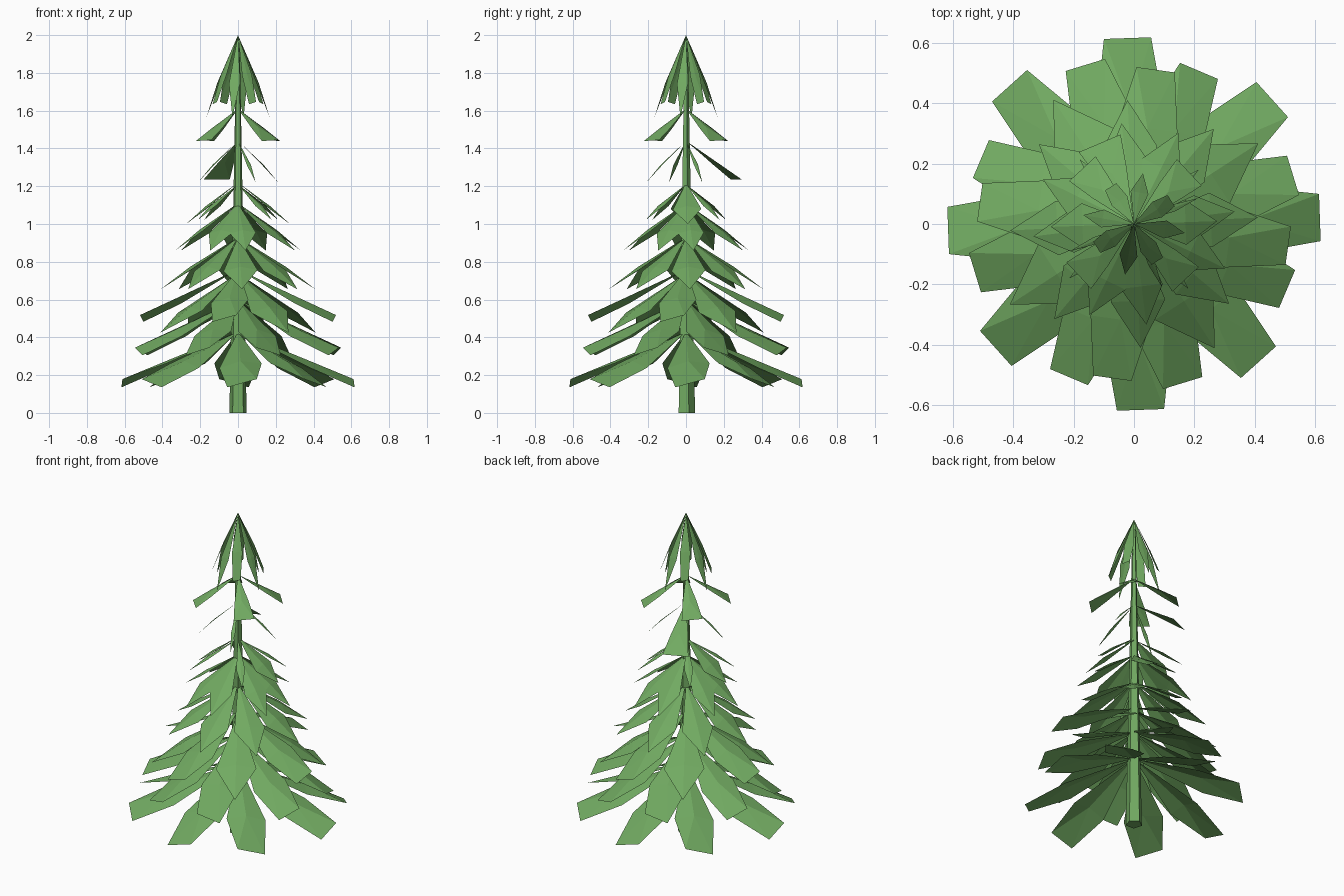
import bpy, bmesh
from math import radians
from mathutils import Vector, Matrix

cube = bpy.data.objects.get("Cube")
if cube:
    bpy.data.objects.remove(cube, do_unlink=True)

# Single green for the whole tree
green = bpy.data.materials.new("pine_green")
green.use_nodes = True
colour = (0.165, 0.4, 0.12, 1)
green.diffuse_color = colour
green.node_tree.nodes["Principled BSDF"].inputs["Base Color"].default_value = colour


def finish(bm, name):
    mesh = bpy.data.meshes.new(name)
    bm.to_mesh(mesh)
    bm.free()
    mesh.materials.append(green)
    obj = bpy.data.objects.new(name, mesh)
    bpy.context.scene.collection.objects.link(obj)


def frond(bm, angle, top, reach, tip, wide, end, roll):
    """Ridged leaf: root point, widest station, then a flat blunt or pointed end."""
    turn = Matrix.Rotation(radians(angle), 3, 'Z')

    def point(t, fall, side, half, fold, tilt):
        z = top - (top - tip) * fall - abs(side) * half * fold + side * half * tilt
        return bm.verts.new(turn @ Vector((reach * t, side * half, z)))

    root = bm.verts.new((0, 0, top))
    mid = [point(0.62, 0.57, s, wide, 0.22, roll * 0.4) for s in (-1, 0, 1)]
    if end:
        left, right = [point(1, 1, s, end, 0, roll) for s in (-1, 1)]
        bm.faces.new((mid[0], left, mid[1]))
        bm.faces.new((mid[1], left, right))
        bm.faces.new((mid[1], right, mid[2]))
    else:
        apex = point(1, 1, 0, 0, 0, 0)
        bm.faces.new((mid[0], apex, mid[1]))
        bm.faces.new((mid[1], apex, mid[2]))
    for i in (0, 1):
        bm.faces.new((root, mid[i], mid[i + 1]))


def ring(start):
    return [start + 90 * k for k in range(4)]


# Tiers: name, angles, root height, reach, tip height, widest half, end half, roll
tiers = [
    ("lowest_branches", ring(2), 0.43, 0.615, 0.157, 0.112, 0.078, 0.28),
    ("lowest_diagonal_branches", ring(42), 0.43, 0.615, 0.157, 0.112, 0.078, -0.27),
    ("second_branches", ring(17), 0.6, 0.55, 0.325, 0.105, 0.068, -0.3),
    ("second_diagonal_branches", ring(67), 0.6, 0.55, 0.325, 0.105, 0.068, 0.3),
    ("third_blunt_branches", ring(82), 0.76, 0.515, 0.5, 0.1, 0.064, 0.28),
    ("third_pointed_branches", ring(33), 0.74, 0.49, 0.425, 0.115, 0, 0.1),
    ("fourth_branches", ring(3) + ring(50), 0.93, 0.41, 0.655, 0.09, 0, 0.1),
    ("fifth_branches", ring(7) + ring(64), 1.11, 0.335, 0.86, 0.07, 0, 0.1),
    ("sixth_side_branches", [2, 182], 1.22, 0.275, 1.0, 0.075, 0, 0.1),
    ("sixth_thin_branches", ring(40), 1.21, 0.28, 1.02, 0.025, 0, 0.1),
    ("seventh_wide_branch", [113], 1.44, 0.29, 1.235, 0.05, 0.075, 0),
    ("seventh_thin_branches", [22, 203, 294], 1.44, 0.23, 1.22, 0.012, 0, 0),
    ("eighth_branches", ring(43), 1.61, 0.25, 1.442, 0.042, 0.06, 0.05),
    ("crown_blunt_branches", ring(32), 2.0, 0.145, 1.64, 0.03, 0.022, 0.27),
    ("crown_pointed_branches", ring(80), 2.0, 0.17, 1.565, 0.03, 0, 0.27),
]
for name, angles, *shape in tiers:
    bm = bmesh.new()
    for a in angles:
        frond(bm, a, *shape)
    finish(bm, name)

# Tapered five-sided trunk
bm = bmesh.new()
bmesh.ops.create_cone(bm, cap_ends=True, segments=5, radius1=0.048, radius2=0.01,
                      depth=1.93, matrix=Matrix.Translation((0, 0, 0.965)))
finish(bm, "trunk")
